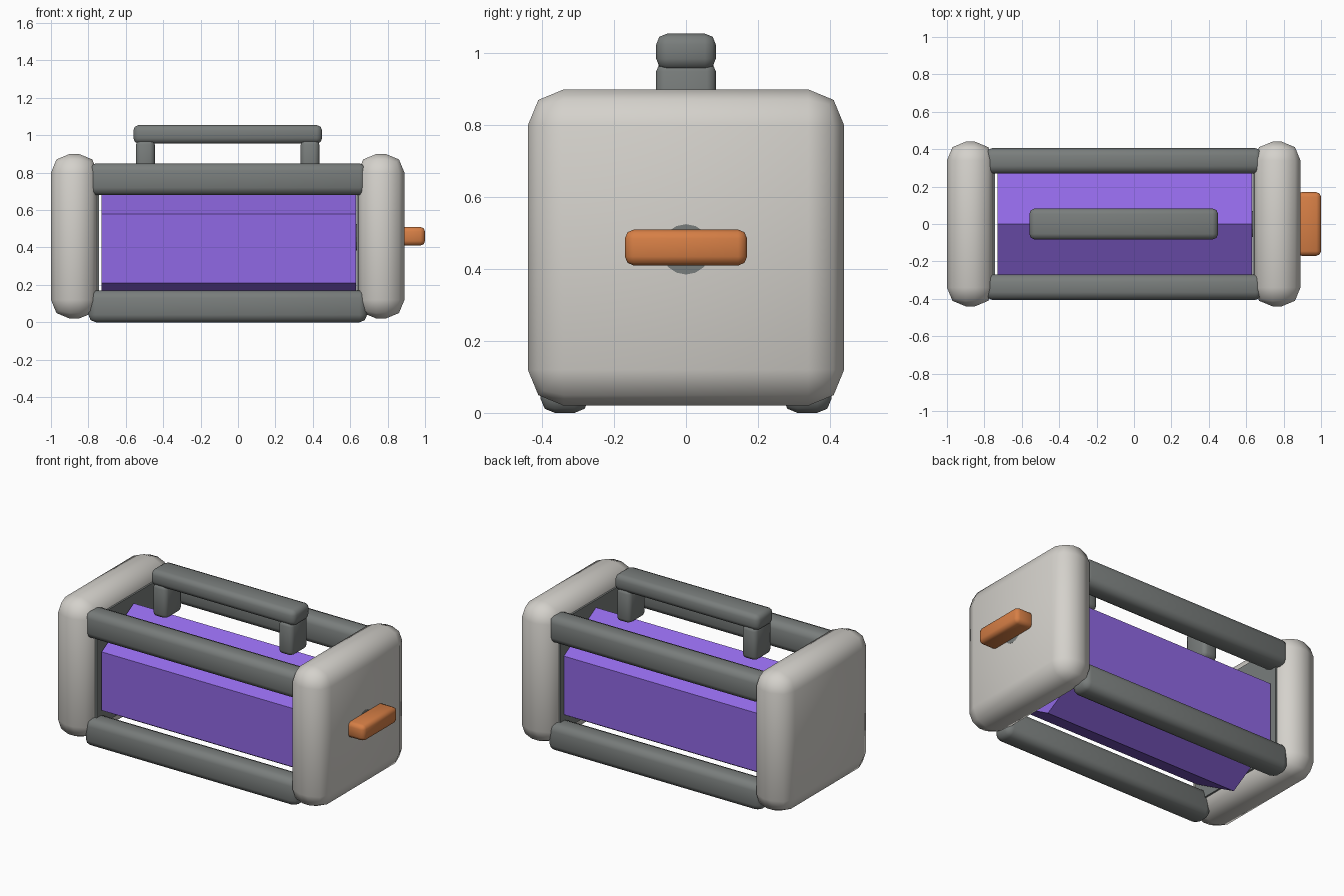
import bpy
import bmesh
import math
from mathutils import Matrix, Vector

cube = bpy.data.objects.get("Cube")
if cube:
    bpy.data.objects.remove(cube, do_unlink=True)


def material(name, rgb):
    m = bpy.data.materials.new(name)
    m.use_nodes = True
    m.diffuse_color = (*rgb, 1)
    m.node_tree.nodes["Principled BSDF"].inputs["Base Color"].default_value = (*rgb, 1)
    return m


SHELL = material("warm light grey", (0.66, 0.64, 0.60))
FRAME = material("dark grey", (0.19, 0.205, 0.20))
CORE = material("purple", (0.28, 0.14, 0.78))
LEVER = material("orange", (0.67, 0.21, 0.06))


def finish(name, bm, mat, smooth):
    mesh = bpy.data.meshes.new(name)
    bm.to_mesh(mesh)
    bm.free()
    mesh.materials.append(mat)
    obj = bpy.data.objects.new(name, mesh)
    bpy.context.collection.objects.link(obj)
    if smooth:
        bpy.ops.object.select_all(action="DESELECT")
        obj.select_set(True)
        bpy.context.view_layer.objects.active = obj
        bpy.ops.object.shade_smooth_by_angle(angle=math.radians(50))
    return obj


def rounded_box(name, x, y, z, mat, radius=0.0):
    """Box spanning the given (low, high) ranges, with rounded edges."""
    bm = bmesh.new()
    lo, hi = Vector((x[0], y[0], z[0])), Vector((x[1], y[1], z[1]))
    place = Matrix.Translation((lo + hi) / 2) @ Matrix.Diagonal((*(hi - lo), 1))
    bmesh.ops.create_cube(bm, size=1, matrix=place)
    if radius:
        bmesh.ops.bevel(bm, geom=bm.edges[:], offset=radius, segments=2,
                        profile=0.5, affect="EDGES")
    return finish(name, bm, mat, radius > 0)


def x_cylinder(name, x, z, radius, sides, mat, turn=0.0):
    """Prism lying along x."""
    bm = bmesh.new()
    place = (Matrix.Translation(((x[0] + x[1]) / 2, 0, z))
             @ Matrix.Rotation(math.pi / 2, 4, "Y") @ Matrix.Rotation(turn, 4, "Z"))
    bmesh.ops.create_cone(bm, cap_ends=True, segments=sides, radius1=radius,
                          radius2=radius, depth=x[1] - x[0], matrix=place)
    return finish(name, bm, mat, False)


MID = -0.055  # centre of the body along x

# End caps with dark inner panels
for side, s in (("right", -1), ("left", 1)):
    def span(a, b):
        return tuple(sorted((MID + s * a, MID + s * b)))
    rounded_box(side + "_end_cap", span(0.695, 0.945), (-0.44, 0.44), (0.02, 0.9), SHELL, 0.1)
    rounded_box(side + "_inner_panel", span(0.688, 0.75), (-0.35, 0.35), (0.11, 0.81), FRAME)
    # Handle posts
    rounded_box(side + "_handle_post", span(0.39, 0.49), (-0.083, 0.083), (0.765, 0.975),
                FRAME, 0.025)

# Four long rails
for face, s in (("front", -1), ("back", 1)):
    y = tuple(sorted((s * 0.27, s * 0.405)))
    for level, z in (("lower", (0.0, 0.17)), ("upper", (0.68, 0.85))):
        rounded_box(f"{level}_{face}_rail", (-0.8, 0.69), y, z, FRAME, 0.04)

# Carrying handle
rounded_box("handle_bar", (-0.56, 0.45), (-0.083, 0.083), (0.955, 1.055), FRAME, 0.03)

# Six-sided core with a ridge along the top: vertices point up and down
x_cylinder("core", (-0.73, 0.63), 0.395, 0.37, 6, CORE,
           0 if abs(math.cos(0)) == 1 else math.pi / 6)
core = bpy.data.objects["core"]
# Turn the core so that its ridge is at y = 0
if max(v.co.z for v in core.data.vertices) < 0.75:
    core.data.transform(Matrix.Translation((0, 0, 0.395))
                        @ Matrix.Rotation(math.pi / 6, 4, "X")
                        @ Matrix.Translation((0, 0, -0.395)))

# Lever on the left end and its axle
rounded_box("lever", (0.87, 1.0), (-0.17, 0.17), (0.41, 0.51), LEVER, 0.025)
x_cylinder("lever_axle", (0.6, 0.8902), 0.455, 0.07, 16, FRAME)
